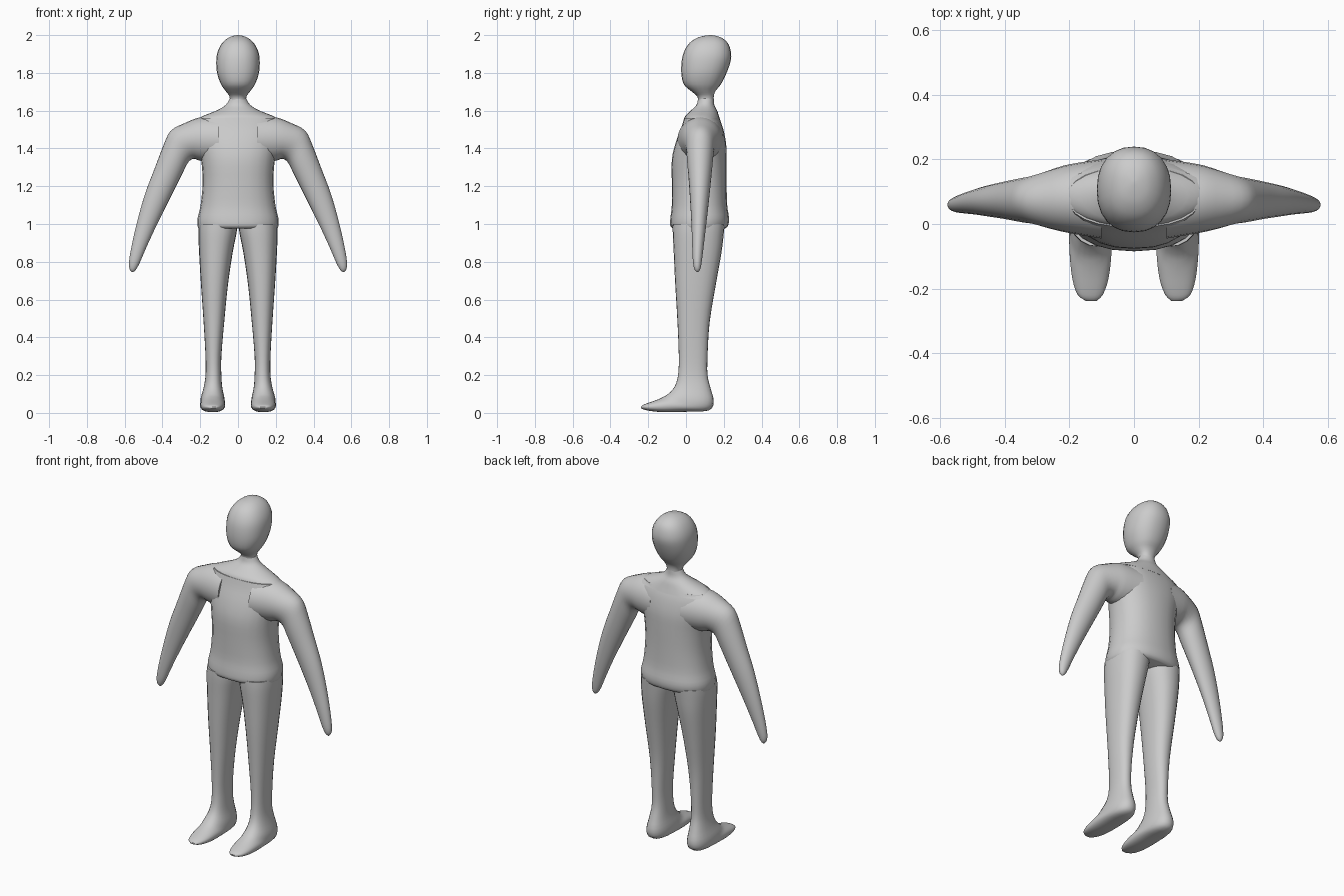
import bpy, bmesh, math
from mathutils import Vector

SIDES, STEPS = 24, 3


def catmull(p0, p1, p2, p3, t):
    return 0.5 * (2 * p1 + (p2 - p0) * t + (2 * p0 - 5 * p1 + 4 * p2 - p3) * t * t
                  + (3 * p1 - p0 - 3 * p2 + p3) * t ** 3)


def loft(name, rings, plane="xz", power=2.0, mirror=False):
    """Each ring: two opposite profile points (u1, z1, u2, z2) and depth range (d1, d2)."""
    dense = []
    for i in range(len(rings) - 1):
        quad = [rings[max(0, min(len(rings) - 1, i + k))] for k in (-1, 0, 1, 2)]
        for s in range(STEPS):
            dense.append([catmull(*c, s / STEPS) for c in zip(*quad)])
    dense.append(rings[-1])
    bm = bmesh.new()
    loops = []
    for u1, z1, u2, z2, d1, d2 in dense:
        loop = []
        for k in range(SIDES):
            a = 2 * math.pi * k / SIDES
            c, s = (math.copysign(abs(f) ** (2 / power), f) for f in (math.cos(a), math.sin(a)))
            u = (u1 + u2) / 2 + (u2 - u1) / 2 * c
            z = max(0, (z1 + z2) / 2 + (z2 - z1) / 2 * c)
            d = (d1 + d2) / 2 + (d2 - d1) / 2 * s
            loop.append(bm.verts.new((u, d, z) if plane == "xz" else (d, u, z)))
        loops.append(loop)
    for a, b in zip(loops, loops[1:]):
        for k in range(SIDES):
            n = (k + 1) % SIDES
            bm.faces.new((a[k], a[n], b[n], b[k]))
    bm.faces.new(loops[0])
    bm.faces.new(loops[-1])
    bmesh.ops.recalc_face_normals(bm, faces=bm.faces)
    mesh = bpy.data.meshes.new(name)
    bm.to_mesh(mesh)
    bm.free()
    ob = bpy.data.objects.new(name, mesh)
    bpy.context.collection.objects.link(ob)
    if mirror:
        ob.modifiers.new("mirror", "MIRROR")
    bpy.ops.object.select_all(action="DESELECT")
    ob.select_set(True)
    bpy.context.view_layer.objects.active = ob
    bpy.ops.object.shade_smooth_by_angle(angle=math.radians(50))
    return ob


def level(z, half, y1, y2):
    return (-half, z, half, z, y1, y2)


# Torso, from hem to shoulder line
loft("torso", [level(*r) for r in (
    (0.975, 0.208, -0.065, 0.205), (0.99, 0.214, -0.083, 0.222), (1.03, 0.214, -0.083, 0.228),
    (1.10, 0.198, -0.075, 0.218), (1.22, 0.187, -0.075, 0.215), (1.34, 0.195, -0.075, 0.215),
    (1.43, 0.215, -0.055, 0.212), (1.51, 0.225, -0.025, 0.195), (1.56, 0.205, -0.010, 0.175))],
    power=2.3)

# Sloping shoulder piece up to the neck
loft("collar", [level(*r) for r in (
    (1.54, 0.24, -0.01, 0.185), (1.57, 0.19, -0.005, 0.175), (1.60, 0.115, 0.025, 0.165),
    (1.63, 0.065, 0.055, 0.15), (1.665, 0.043, 0.064, 0.147))])

# Neck and head
loft("head", [level(*r) for r in (
    (1.64, 0.043, 0.064, 0.147), (1.675, 0.045, 0.060, 0.147), (1.705, 0.066, 0.025, 0.157),
    (1.74, 0.090, -0.012, 0.185), (1.80, 0.111, -0.025, 0.215), (1.87, 0.115, -0.022, 0.238),
    (1.92, 0.105, -0.007, 0.236), (1.96, 0.082, 0.020, 0.220), (1.985, 0.053, 0.058, 0.190),
    (1.996, 0.026, 0.095, 0.160), (2.0, 0.004, 0.125, 0.133))], power=2.25)

# Arms, rings run from armpit side to outer side
loft("arm", [
    (0.10, 1.32, 0.10, 1.57, -0.045, 0.20),
    (0.20, 1.335, 0.20, 1.565, -0.028, 0.185),
    (0.235, 1.345, 0.28, 1.535, -0.015, 0.168),
    (0.265, 1.325, 0.355, 1.495, 0.000, 0.150),
    (0.295, 1.265, 0.393, 1.42, 0.005, 0.143),
    (0.335, 1.185, 0.443, 1.29, 0.014, 0.133),
    (0.388, 1.08, 0.492, 1.16, 0.022, 0.121),
    (0.442, 0.97, 0.532, 1.02, 0.029, 0.107),
    (0.49, 0.865, 0.562, 0.89, 0.033, 0.093),
    (0.52, 0.795, 0.577, 0.80, 0.037, 0.083),
    (0.541, 0.757, 0.574, 0.762, 0.045, 0.075),
    (0.556, 0.745, 0.562, 0.746, 0.057, 0.063)], mirror=True)

# Legs and feet, rings run from front to back, then from instep to sole
loft("leg", [
    (-0.07, 1.00, 0.205, 1.00, 0.003, 0.208),
    (-0.07, 0.95, 0.200, 0.95, 0.008, 0.210),
    (-0.065, 0.85, 0.188, 0.85, 0.028, 0.206),
    (-0.057, 0.68, 0.158, 0.68, 0.053, 0.196),
    (-0.045, 0.48, 0.125, 0.48, 0.073, 0.182),
    (-0.038, 0.30, 0.114, 0.30, 0.088, 0.172),
    (-0.042, 0.20, 0.114, 0.20, 0.088, 0.172),
    (-0.060, 0.14, 0.130, 0.13, 0.083, 0.182),
    (-0.095, 0.10, 0.147, 0.06, 0.072, 0.197),
    (-0.125, 0.082, 0.120, 0.013, 0.069, 0.200),
    (-0.160, 0.067, 0.000, 0.006, 0.069, 0.200),
    (-0.200, 0.053, -0.12, 0.004, 0.078, 0.192),
    (-0.228, 0.042, -0.20, 0.012, 0.095, 0.176),
    (-0.239, 0.032, -0.236, 0.022, 0.115, 0.150)], plane="yz", power=2.3, mirror=True)
